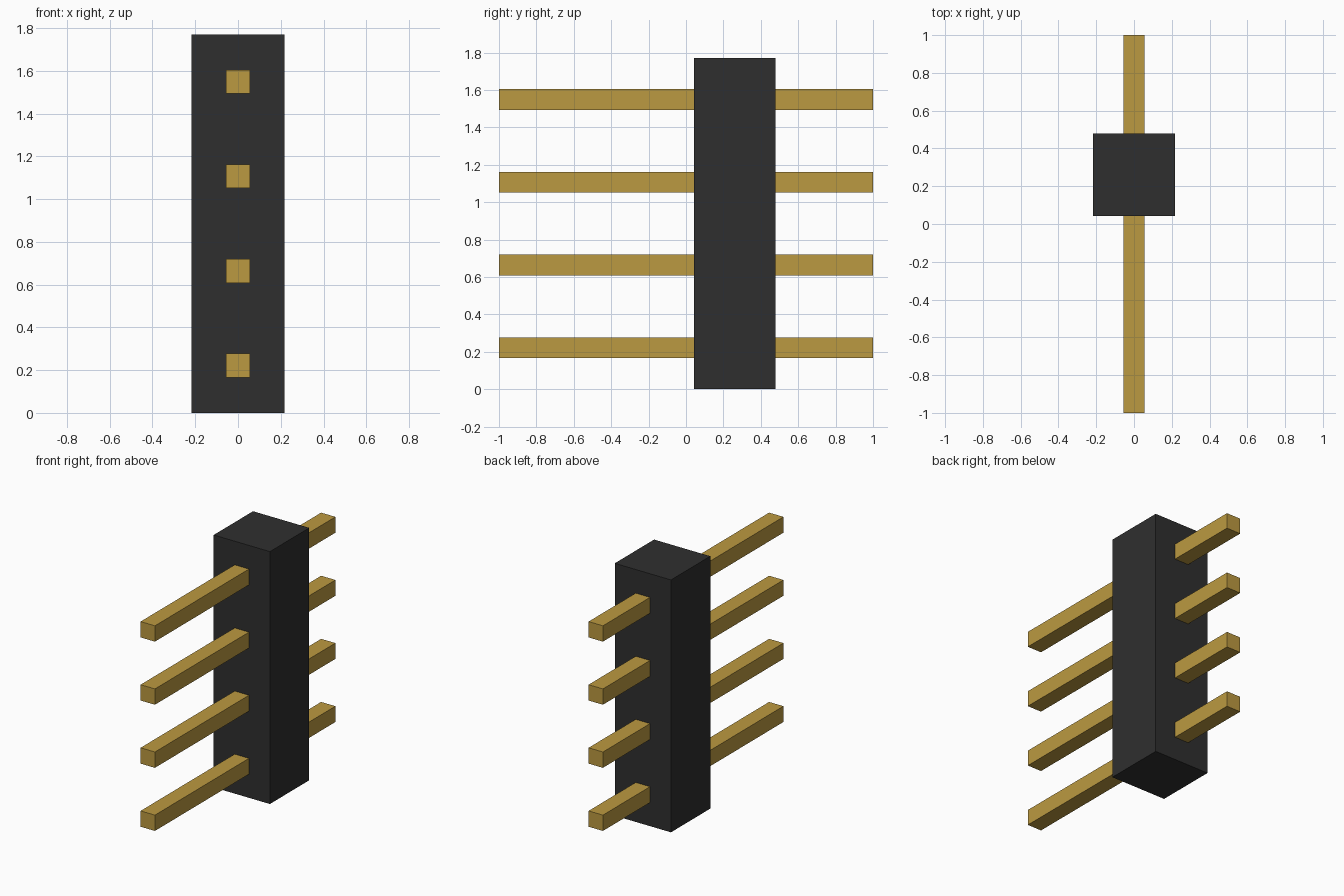
import bpy
import bmesh
from mathutils import Matrix, Vector

cube = bpy.data.objects.get("Cube")
if cube:
    bpy.data.objects.remove(cube, do_unlink=True)


def make_material(name, rgb):
    mat = bpy.data.materials.new(name)
    mat.use_nodes = True
    colour = (*rgb, 1.0)
    mat.diffuse_color = colour
    mat.node_tree.nodes["Principled BSDF"].inputs["Base Color"].default_value = colour
    return mat


def make_box(name, centre, size, mat):
    mesh = bpy.data.meshes.new(name)
    bm = bmesh.new()
    bmesh.ops.create_cube(bm, size=1.0, matrix=Matrix.Diagonal((*size, 1.0)))
    bm.to_mesh(mesh)
    bm.free()
    mesh.materials.append(mat)
    obj = bpy.data.objects.new(name, mesh)
    obj.location = Vector(centre)
    bpy.context.collection.objects.link(obj)
    return obj


black_plastic = make_material("black plastic", (0.028, 0.028, 0.028))
gold_metal = make_material("gold metal", (0.50, 0.32, 0.052))

PIN_COUNT = 4
HEIGHT = 1.77
PITCH = HEIGHT / PIN_COUNT
WIDTH = 0.436
PIN_WIDTH = 0.111

# Insulating housing
make_box("housing", (0, 0.26, HEIGHT / 2), (WIDTH, WIDTH, HEIGHT), black_plastic)

# Square pins passing right through the housing
for i in range(PIN_COUNT):
    make_box(f"pin_{i + 1}", (0, 0, PITCH * (i + 0.5)),
             (PIN_WIDTH, 2.0, PIN_WIDTH), gold_metal)
